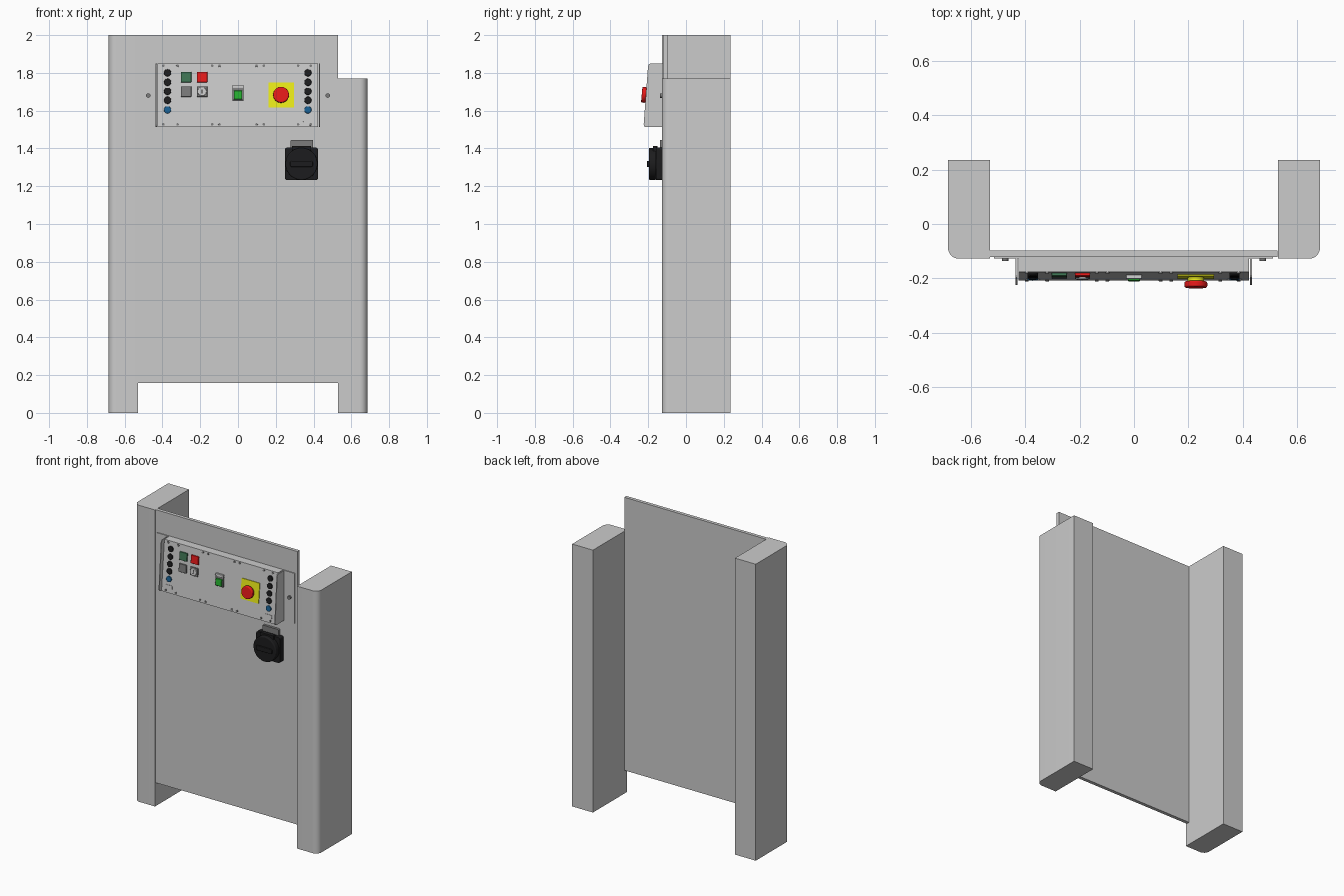
import bpy, bmesh, math
from mathutils import Matrix, Vector

if "Cube" in bpy.data.objects:
    bpy.data.objects.remove(bpy.data.objects["Cube"])

MATS = {}


def paint(ob, name):
    colours = {"black": (0.012, 0.012, 0.013, 1), "red": (0.8, 0.01, 0.01, 1),
               "yellow": (0.85, 0.85, 0.01, 1), "blue": (0.01, 0.12, 0.3, 1),
               "green": (0.02, 0.45, 0.03, 1), "dark_green": (0.05, 0.18, 0.09, 1),
               "dark_grey": (0.2, 0.2, 0.2, 1)}
    if name not in MATS:
        MATS[name] = bpy.data.materials.new(name)
        MATS[name].diffuse_color = colours[name]
    ob.data.materials.append(MATS[name])


def prism(name, pts, a, b, axis="y", mat=None, matrix=None, bevel=0):
    """Extrude a 2D profile from a to b along the given axis."""
    place = {"x": lambda u, v, w: (w, u, v), "y": lambda u, v, w: (u, w, v),
             "z": lambda u, v, w: (u, v, w)}[axis]
    bm = bmesh.new()
    lo = [bm.verts.new(place(u, v, a)) for u, v in pts]
    hi = [bm.verts.new(place(u, v, b)) for u, v in pts]
    bm.faces.new(lo)
    bm.faces.new(hi)
    n = len(pts)
    for i in range(n):
        bm.faces.new((lo[i], lo[(i + 1) % n], hi[(i + 1) % n], hi[i]))
    bmesh.ops.recalc_face_normals(bm, faces=bm.faces)
    me = bpy.data.meshes.new(name)
    bm.to_mesh(me)
    bm.free()
    ob = bpy.data.objects.new(name, me)
    bpy.context.collection.objects.link(ob)
    if matrix:
        ob.matrix_world = matrix
    if mat:
        paint(ob, mat)
    if bevel:
        m = ob.modifiers.new("bevel", "BEVEL")
        m.width, m.segments = bevel, 3
        m.limit_method, m.angle_limit = "ANGLE", math.radians(50)
    if n > 8:
        bpy.ops.object.select_all(action="DESELECT")
        bpy.context.view_layer.objects.active = ob
        ob.select_set(True)
        bpy.ops.object.shade_smooth_by_angle(angle=math.radians(35))
    return ob


def rect(x0, x1, z0, z1):
    return [(x0, z0), (x1, z0), (x1, z1), (x0, z1)]


def box(w, h, cx=0, cz=0):
    return rect(cx - w / 2, cx + w / 2, cz - h / 2, cz + h / 2)


def rounded(w, h, r, cx=0, cz=0, seg=6):
    out = []
    for k, (sx, sz) in enumerate(((1, 1), (-1, 1), (-1, -1), (1, -1))):
        for i in range(seg + 1):
            t = math.pi / 2 * (k + i / seg)
            out.append((cx + sx * (w / 2 - r) + r * math.cos(t),
                        cz + sz * (h / 2 - r) + r * math.sin(t)))
    return out


def circle(r, cx=0, cz=0, n=32):
    return [(cx + r * math.cos(2 * math.pi * i / n), cz + r * math.sin(2 * math.pi * i / n))
            for i in range(n)]


# Corner posts with a rounded outer front edge
R = 0.04
for s, name, top in ((-1, "left_post", 2.0), (1, "right_post", 1.77)):
    arc = [(0.685 - R + R * math.sin(t), -0.128 + R - R * math.cos(t))
           for t in (math.pi / 2 * i / 8 for i in range(9))]
    prof = [(0.53, -0.128)] + arc + [(0.685, 0.235), (0.53, 0.235)]
    prism(name, [(s * x, y) for x, y in prof], 0, top, "z")

# Main panel and mounting plate
prism("main_panel", rect(-0.531, 0.529, 0.158, 2.0), -0.121, -0.098)
prism("mounting_plate", rect(-0.515, 0.512, 1.513, 1.85), -0.127, -0.121)
for s in (-1, 1):
    prism("plate_screw", circle(0.012, s * 0.475, 1.68, 16), -0.137, -0.127, mat="dark_grey")

# Control box: wedge body between two cheek plates
Z0, Z1, Y0, Y1 = 1.513, 1.85, -0.208, -0.177
prism("control_box_body", [(-0.127, Z0), (Y0, Z0), (Y1, Z1), (-0.127, Z1)], -0.425, 0.423, "x")
cheek = [(-0.127, Z0), (-0.214, Z0), (-0.221, 1.517), (-0.224, 1.528),
         (-0.201, 1.834), (-0.197, 1.846), (-0.188, Z1), (-0.127, Z1)]
for x in (-0.436, 0.428):
    prism("box_cheek", cheek, x, x + 0.006, "x")

TILT = math.atan((Y1 - Y0) / (Z1 - Z0))


def on_face(x, z):
    """Frame on the sloping front; local -y points outward."""
    y = Y0 + (Y1 - Y0) * (z - Z0) / (Z1 - Z0)
    return Matrix.Translation((x, y, z)) @ Matrix.Rotation(-TILT, 4, "X")


def fit(name, pts, x, z, depth, mat=None, bevel=0, start=0.002):
    return prism(name, pts, -depth, start, "y", mat, on_face(x, z), bevel)


# Front cover screws
for z in (1.838, 1.527):
    for x in (-0.395, -0.32, -0.137, -0.098, 0.098, 0.137, 0.318, 0.385):
        fit("cover_screw", circle(0.007, n=12), x, z, 0.004, "dark_grey")

# Side columns of sockets with a label plate below
for x in (-0.373, 0.37):
    for z in (1.80, 1.75, 1.702, 1.655):
        fit("black_socket", circle(0.019), x, z, 0.008, "black", 0.003)
    fit("blue_socket", circle(0.019), x, 1.604, 0.008, "blue", 0.003)
    fit("label_plate", rounded(0.054, 0.026, 0.008), x, 1.552, 0.003)

# Square push buttons and key switch
for name, x, z, mat in (("green_button", -0.275, 1.777, "dark_green"),
                        ("red_button", -0.19, 1.777, "red"),
                        ("grey_button", -0.275, 1.70, "dark_grey"),
                        ("key_switch_base", -0.19, 1.70, "dark_grey")):
    fit(name, box(0.056, 0.054), x, z, 0.009, mat, 0.002)
fit("key_switch_ring", circle(0.023), -0.19, 1.70, 0.014, None, 0.002)
fit("key_switch_slot", box(0.005, 0.022), -0.19, 1.70, 0.016, "black")

# Illuminated centre switch
fit("switch_frame", box(0.06, 0.066), 0, 1.687, 0.008, "dark_grey", 0.002)
fit("switch_hood", box(0.058, 0.016), 0, 1.727, 0.014, None, 0.002)
fit("switch_rocker", box(0.044, 0.046), 0, 1.682, 0.017, "green", 0.003)

# Emergency stop
fit("stop_backplate", box(0.135, 0.134), 0.228, 1.683, 0.005, "yellow")
fit("stop_collar", circle(0.03), 0.228, 1.681, 0.022, "yellow")
fit("stop_knob", circle(0.042), 0.228, 1.681, 0.042, "red", 0.006, -0.019)

# Power socket with hinged round lid
prism("power_socket_base", rounded(0.176, 0.172, 0.012, 0.336, 1.318), -0.16, -0.121, mat="black")
prism("power_socket_lid", circle(0.085, 0.336, 1.318, 48), -0.197, -0.158, mat="black", bevel=0.006)
prism("lid_grip", rounded(0.12, 0.032, 0.01, 0.336, 1.318), -0.206, -0.195, mat="black", bevel=0.003)
prism("lid_hinge_block", box(0.10, 0.03, 0.336, 1.398), -0.175, -0.15, mat="black")
prism("hinge_tab", rounded(0.12, 0.05, 0.006, 0.338, 1.42), -0.138, -0.121, mat="dark_grey")

for m in bpy.data.materials:
    if m.users and not m.is_grease_pencil:
        m.use_nodes = True
        m.node_tree.nodes["Principled BSDF"].inputs["Base Color"].default_value = m.diffuse_color
